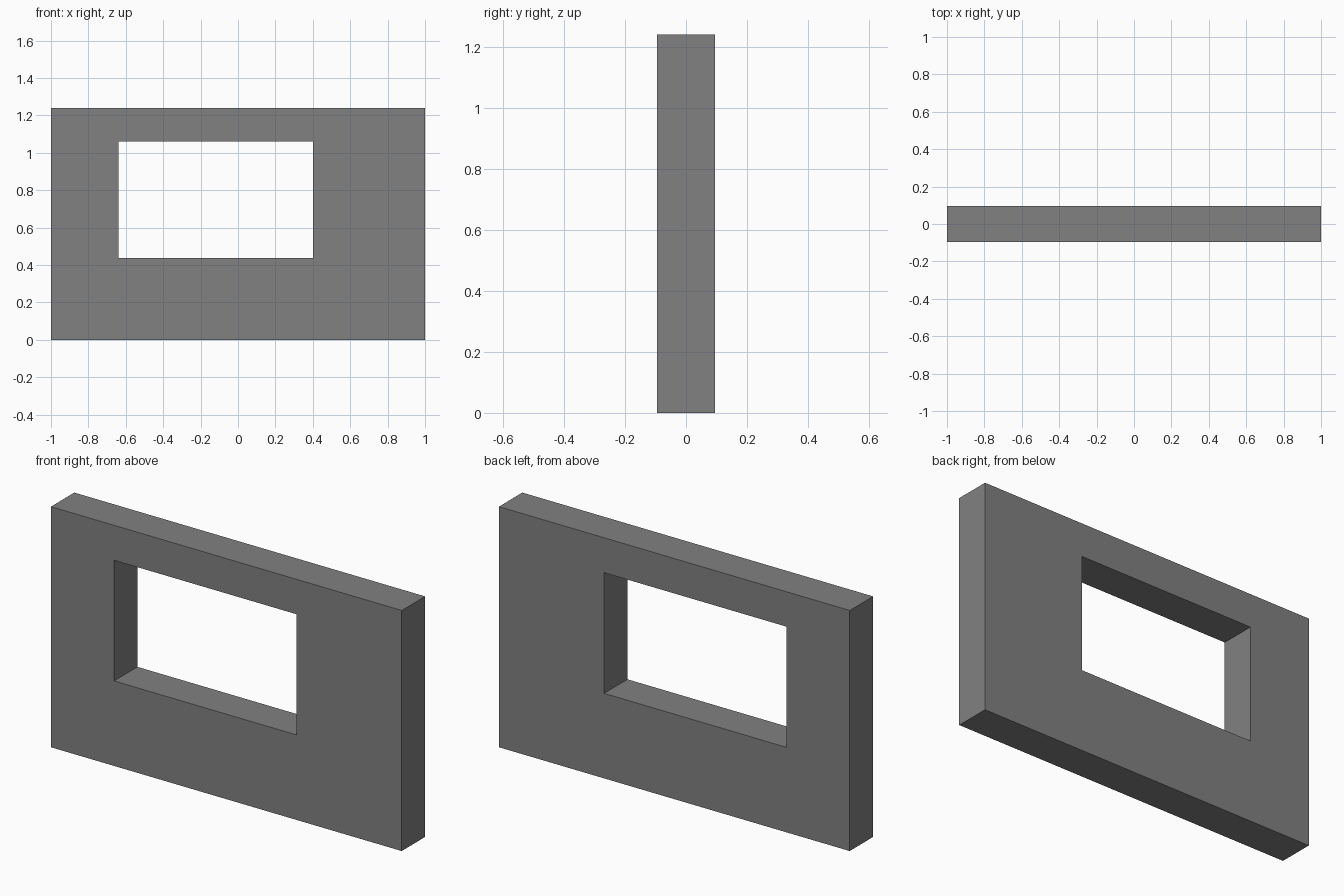
import bpy
import bmesh

if "Cube" in bpy.data.objects:
    bpy.data.objects.remove(bpy.data.objects["Cube"])

HALF_DEPTH = 0.095


def rectangle(bm, x0, x1, z0, z1, y):
    corners = ((x0, z0), (x1, z0), (x1, z1), (x0, z1))
    return [bm.verts.new((x, y, z)) for x, z in corners]


def bridge(bm, a, b):
    for i in range(4):
        j = (i + 1) % 4
        bm.faces.new((a[i], a[j], b[j], b[i]))


# Wall panel with an off-centre window opening: four rectangular rings joined in a loop
bm = bmesh.new()
wall = (-1.0, 1.0, 0.0, 1.24)
opening = (-0.64, 0.40, 0.438, 1.06)
rings = [rectangle(bm, *wall, -HALF_DEPTH),
         rectangle(bm, *opening, -HALF_DEPTH),
         rectangle(bm, *opening, HALF_DEPTH),
         rectangle(bm, *wall, HALF_DEPTH)]
for k in range(4):
    bridge(bm, rings[k], rings[(k + 1) % 4])
bmesh.ops.recalc_face_normals(bm, faces=bm.faces)

mesh = bpy.data.meshes.new("window_wall")
bm.to_mesh(mesh)
bm.free()

# Dark grey wall colour
grey = bpy.data.materials.new("dark_grey")
grey.diffuse_color = (0.22, 0.22, 0.22, 1.0)
grey.use_nodes = True
grey.node_tree.nodes["Principled BSDF"].inputs["Base Color"].default_value = grey.diffuse_color
mesh.materials.append(grey)
bpy.context.collection.objects.link(bpy.data.objects.new("window_wall", mesh))
